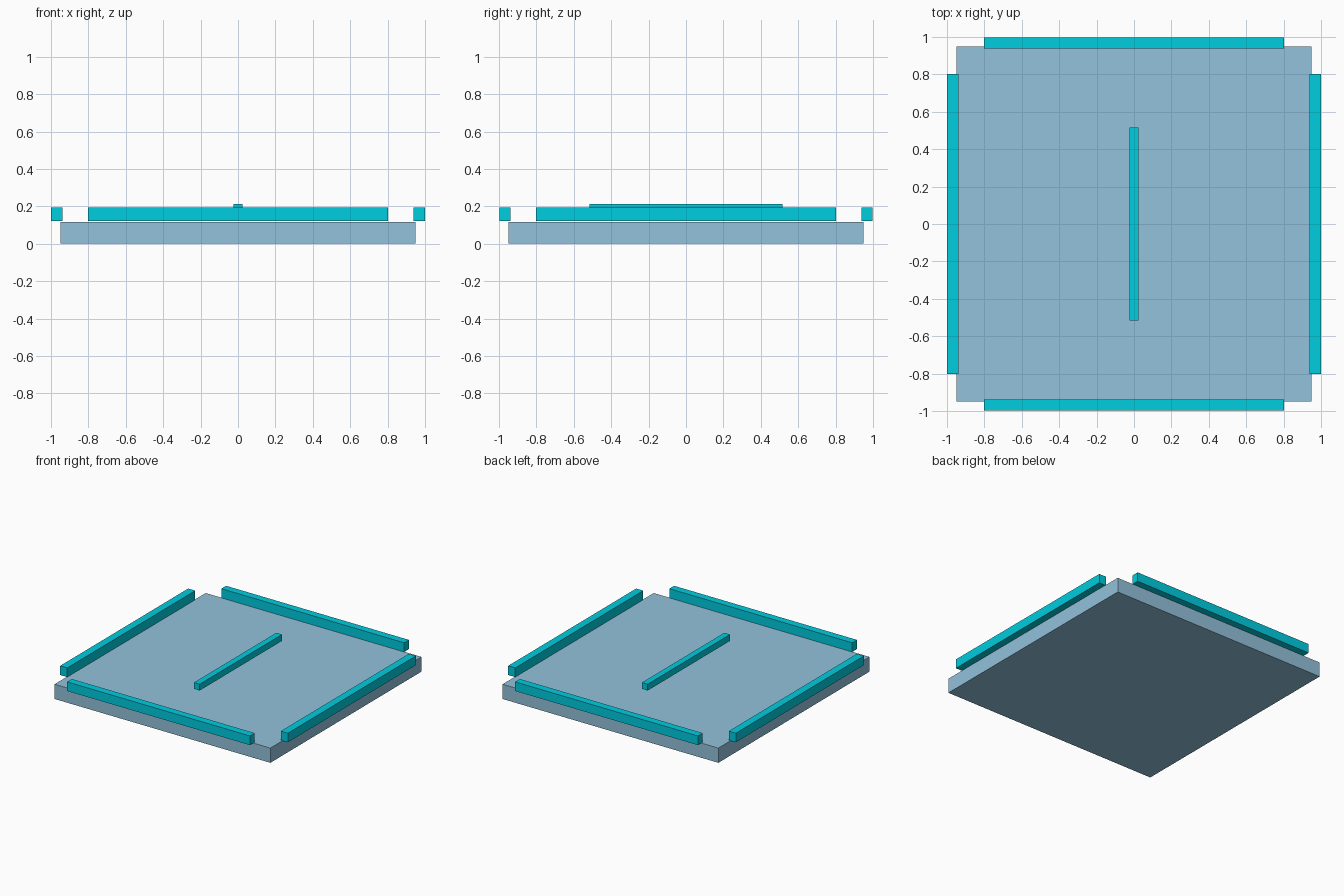
import bpy

if "Cube" in bpy.data.objects:
    bpy.data.objects.remove(bpy.data.objects["Cube"])


def material(name, colour):
    m = bpy.data.materials.new(name)
    m.diffuse_color = colour
    m.use_nodes = True
    m.node_tree.nodes["Principled BSDF"].inputs["Base Color"].default_value = m.diffuse_color
    return m


def box(name, lo, hi, mat):
    centre = [(a + b) / 2 for a, b in zip(lo, hi)]
    bpy.ops.mesh.primitive_cube_add(size=1, location=centre)
    ob = bpy.context.object
    ob.name = name
    ob.scale = [b - a for a, b in zip(lo, hi)]
    bpy.ops.object.transform_apply(location=False, rotation=False, scale=True)
    ob.data.materials.append(mat)
    return ob


pale_blue = material("pale_blue", (0.29, 0.54, 0.71, 1))
cyan = material("cyan", (0.0, 0.61, 0.74, 1))

# Floor slab
box("base_slab", (-0.948, -0.948, 0), (0.948, 0.948, 0.117), pale_blue)

# Edge rails, overhanging the slab on all four sides
L, Z0, Z1 = 0.803, 0.121, 0.194
for side, s in (("left", -1), ("right", 1)):
    a, b = sorted((s * 0.938, s * 1.0))
    box(side + "_rail", (a, -L, Z0), (b, L, Z1), cyan)
for side, s in (("front", -1), ("back", 1)):
    a, b = sorted((s * 0.938, s * 0.998))
    box(side + "_rail", (-L, a, Z0), (L, b, Z1), cyan)

# Raised centre bar
box("centre_bar", (-0.025, -0.516, 0.162), (0.025, 0.516, 0.213), cyan)
